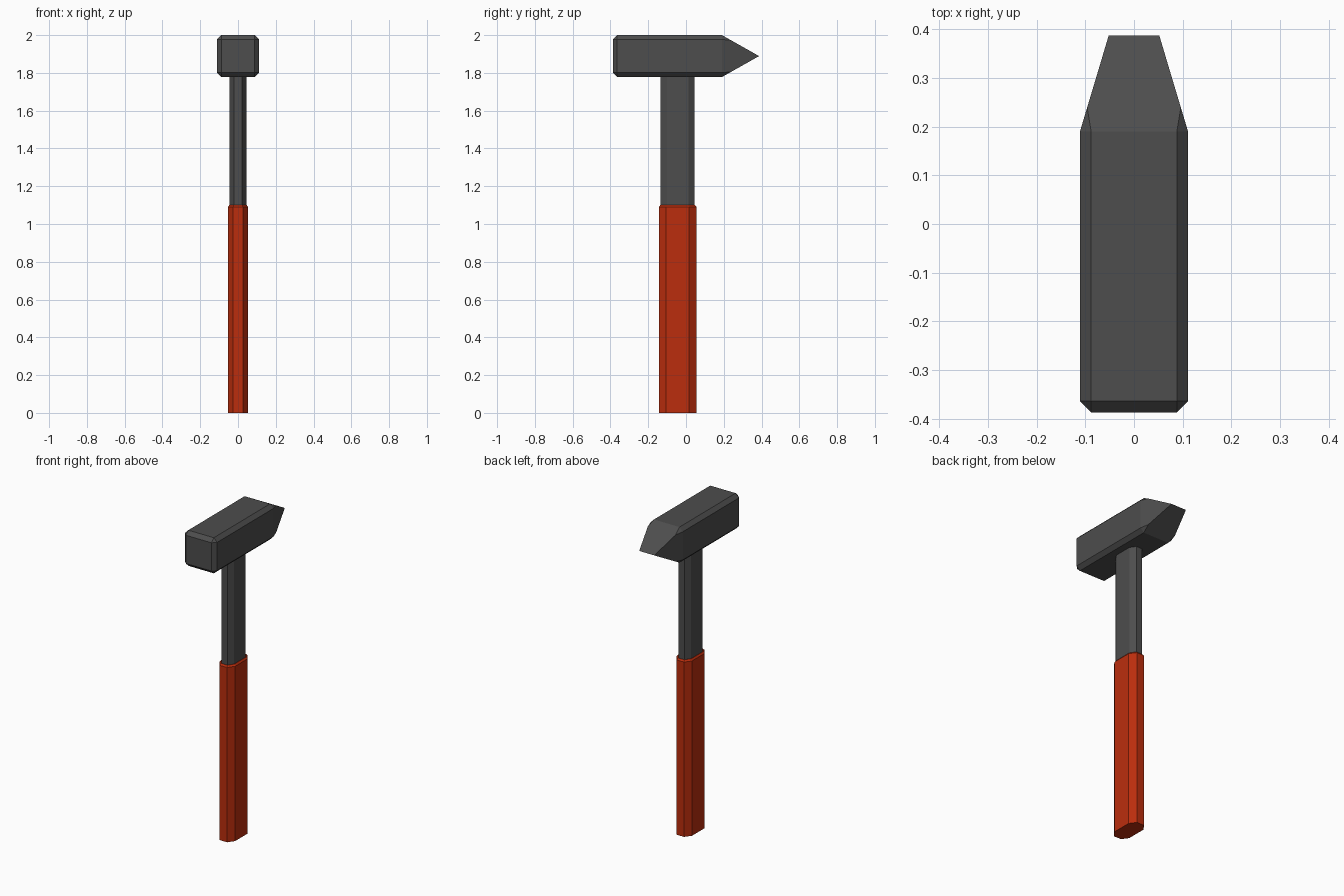
import bpy, bmesh

if "Cube" in bpy.data.objects:
    bpy.data.objects.remove(bpy.data.objects["Cube"])

def material(name, rgb):
    m = bpy.data.materials.new(name)
    m.diffuse_color = (*rgb, 1)
    m.use_nodes = True
    m.node_tree.nodes["Principled BSDF"].inputs["Base Color"].default_value = m.diffuse_color
    return m

steel = material("dark_grey", (0.075, 0.075, 0.075))
red = material("grip_red", (0.50, 0.027, 0.004))

def finish(bm, name, mat):
    bmesh.ops.recalc_face_normals(bm, faces=bm.faces[:])
    mesh = bpy.data.meshes.new(name)
    bm.to_mesh(mesh)
    bm.free()
    mesh.materials.append(mat)
    bpy.context.collection.objects.link(bpy.data.objects.new(name, mesh))

def prism(name, mat, levels):
    # Stack of octagonal sections: (z, half width, half depth, flat half width, flat half depth)
    bm = bmesh.new()
    rings = []
    for z, w, d, fw, fd in levels:
        pts = [(w, -fd), (w, fd), (fw, d), (-fw, d),
               (-w, fd), (-w, -fd), (-fw, -d), (fw, -d)]
        rings.append([bm.verts.new((x, y - 0.044, z)) for x, y in pts])
    for a, b in zip(rings, rings[1:]):
        for i in range(8):
            j = (i + 1) % 8
            bm.faces.new((a[i], a[j], b[j], b[i]))
    bm.faces.new(rings[0])
    bm.faces.new(rings[-1])
    finish(bm, name, mat)

# Hammer head: chamfered block with a tapered wedge peen
H, C, ZC = 0.111, 0.023, 1.889
I = H - C
Y0, Y1, TIP, TW = -0.387, 0.190, 0.387, 0.052
bm = bmesh.new()
t = 0.25  # where the long chamfers run out on the wedge
quarter = [(I, Y0, I), (H, Y0 + C, I), (I, Y0 + C, H),
           (H, Y1, I), (I, Y1, H),
           (H + (TW - H) * t, Y1 + (TIP - Y1) * t, H * (1 - t))]
for sx in (-1, 1):
    for sz in (-1, 1):
        for x, y, z in quarter:
            bm.verts.new((sx * x, y, ZC + sz * z))
    bm.verts.new((sx * TW, TIP, ZC))
bmesh.ops.convex_hull(bm, input=bm.verts[:])
bmesh.ops.dissolve_limit(bm, angle_limit=0.02, verts=bm.verts[:], edges=bm.edges[:])
finish(bm, "hammer_head", steel)

# Shaft running from the grip into the head
prism("shaft", steel, [(1.05, 0.044, 0.090, 0.021, 0.056),
                       (1.80, 0.044, 0.090, 0.021, 0.056)])

# Red grip with a small bevelled lip at the top
prism("grip", red, [(0.0, 0.054, 0.100, 0.026, 0.061),
                    (1.09, 0.054, 0.100, 0.026, 0.061),
                    (1.10, 0.046, 0.092, 0.022, 0.057)])
